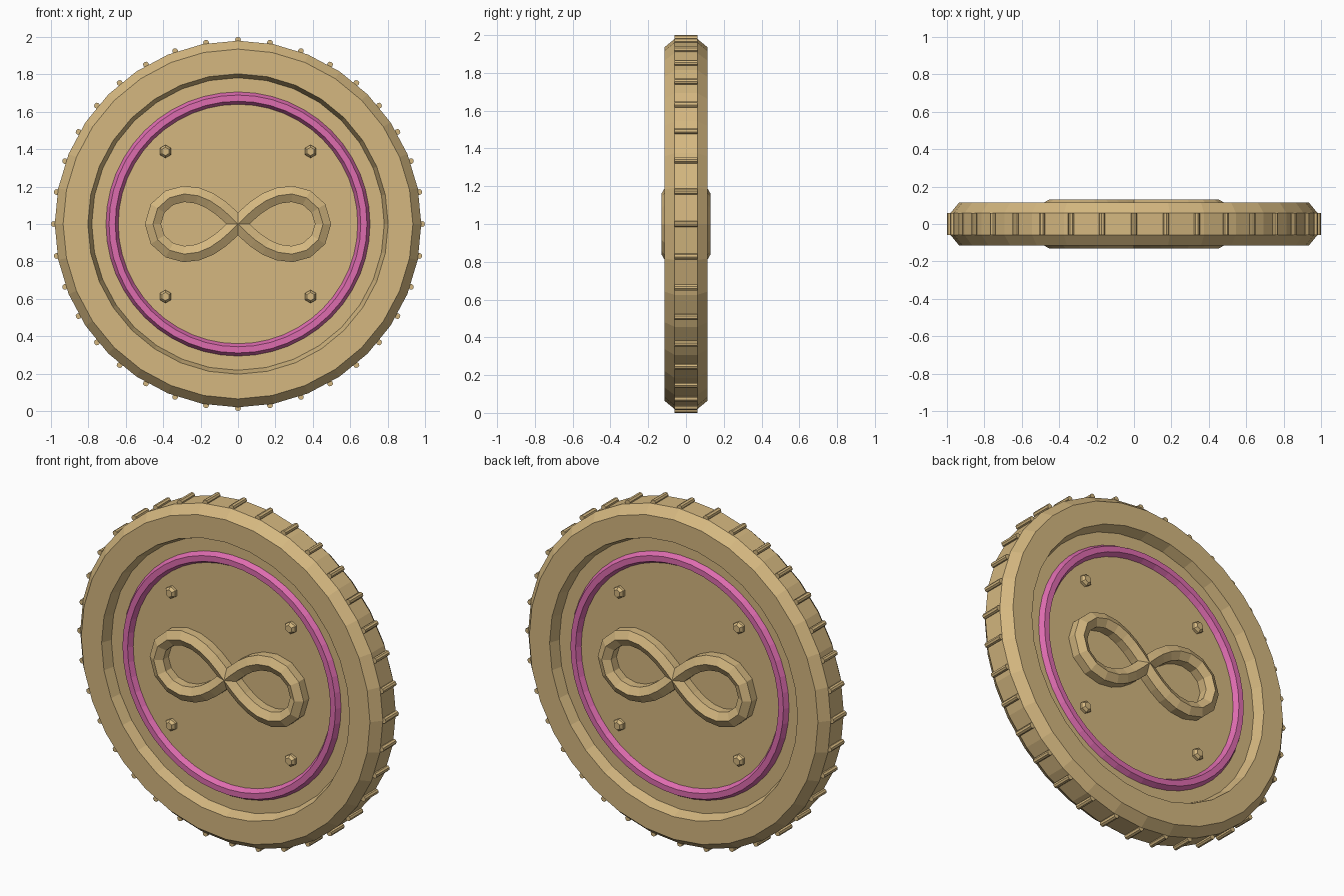
import bpy, bmesh, math
from mathutils import Matrix, Vector

if "Cube" in bpy.data.objects:
    bpy.data.objects.remove(bpy.data.objects["Cube"])

CENTRE = Vector((0, 0, 1))


def material(name, rgb):
    m = bpy.data.materials.new(name)
    m.diffuse_color = (*rgb, 1)
    m.use_nodes = True
    m.node_tree.nodes["Principled BSDF"].inputs["Base Color"].default_value = m.diffuse_color
    return m


gold = material("pale_gold", (0.66, 0.475, 0.215))
pink = material("pink", (0.73, 0.15, 0.43))


def finish(name, bm, mat):
    bmesh.ops.recalc_face_normals(bm, faces=bm.faces)
    me = bpy.data.meshes.new(name)
    bm.to_mesh(me)
    bm.free()
    me.materials.append(mat)
    ob = bpy.data.objects.new(name, me)
    ob.location = CENTRE
    bpy.context.collection.objects.link(ob)
    return ob


def sweep(name, path, section, mat, closed_section=True):
    """Sweep (outward offset, y) points along a closed path in the xz plane."""
    bm = bmesh.new()
    n, k = len(path), len(section)
    rows = []
    for i, (x, z) in enumerate(path):
        (ax, az), (bx, bz) = path[i - 1], path[(i + 1) % n]
        t = Vector((bx - ax, bz - az)).normalized()
        rows.append([bm.verts.new((x + t.y * o, y, z - t.x * o)) for o, y in section])
    for i in range(n):
        a, b = rows[i], rows[(i + 1) % n]
        for j in range(k if closed_section else k - 1):
            m = (j + 1) % k
            bm.faces.new((a[j], a[m], b[m], b[j]))
    bmesh.ops.remove_doubles(bm, verts=bm.verts, dist=1e-5)
    return finish(name, bm, mat)


def circle(r, n):
    return [(r * math.cos(math.tau * i / n), r * math.sin(math.tau * i / n))
            for i in range(n)]


def polygon(r, n, y, turn=0):
    return [(r * math.cos(math.tau * i / n + turn), y + r * math.sin(math.tau * i / n + turn))
            for i in range(n)]


# Disc with chamfered rim and a recessed field on both faces
FLOOR = 0.055
half = [(0, -FLOOR), (0.782, -FLOOR), (0.803, -0.115), (0.935, -0.115), (0.98, -0.06)]
profile = half + [(r, -y) for r, y in reversed(half)]
sweep("disc", circle(1, 32), [(r - 1, y) for r, y in profile], gold, False)

# Figure-eight path for the raised emblem
A = 0.455
eight = []
for i in range(32):
    t = math.tau * i / 32
    d = 1 + math.sin(t) ** 2
    eight.append((A * math.cos(t) / d, A * math.sin(t) * math.cos(t) / d))

for side, label in ((-1, "front"), (1, "back")):
    # Pink ring and emblem
    sweep(label + "_ring", circle(0.673, 48), polygon(0.033, 6, side * FLOOR), pink)
    sweep(label + "_emblem", eight, polygon(0.05, 6, side * 0.08, math.pi / 2), gold)

    # Four hexagonal studs
    bm = bmesh.new()
    for sx in (-1, 1):
        for sz in (-1, 1):
            for r1, r2, y0, y1 in ((0.035, 0.035, 0.045, 0.07), (0.035, 0.022, 0.07, 0.086)):
                mat = (Matrix.Translation((sx * 0.388, side * (y0 + y1) / 2, sz * 0.388))
                       @ Matrix.Rotation(-side * math.pi / 2, 4, 'X'))
                bmesh.ops.create_cone(bm, cap_ends=True, segments=6, radius1=r1,
                                      radius2=r2, depth=y1 - y0, matrix=mat)
    finish(label + "_studs", bm, gold)

# Grip ridges around the edge
bm = bmesh.new()
for i in range(36):
    mat = (Matrix.Rotation(math.tau * i / 36, 4, 'Y')
           @ Matrix.Translation((0, 0, 0.984))
           @ Matrix.Rotation(math.pi / 2, 4, 'X'))
    bmesh.ops.create_cone(bm, cap_ends=True, segments=8, radius1=0.016,
                          radius2=0.016, depth=0.12, matrix=mat)
finish("edge_ridges", bm, gold)
